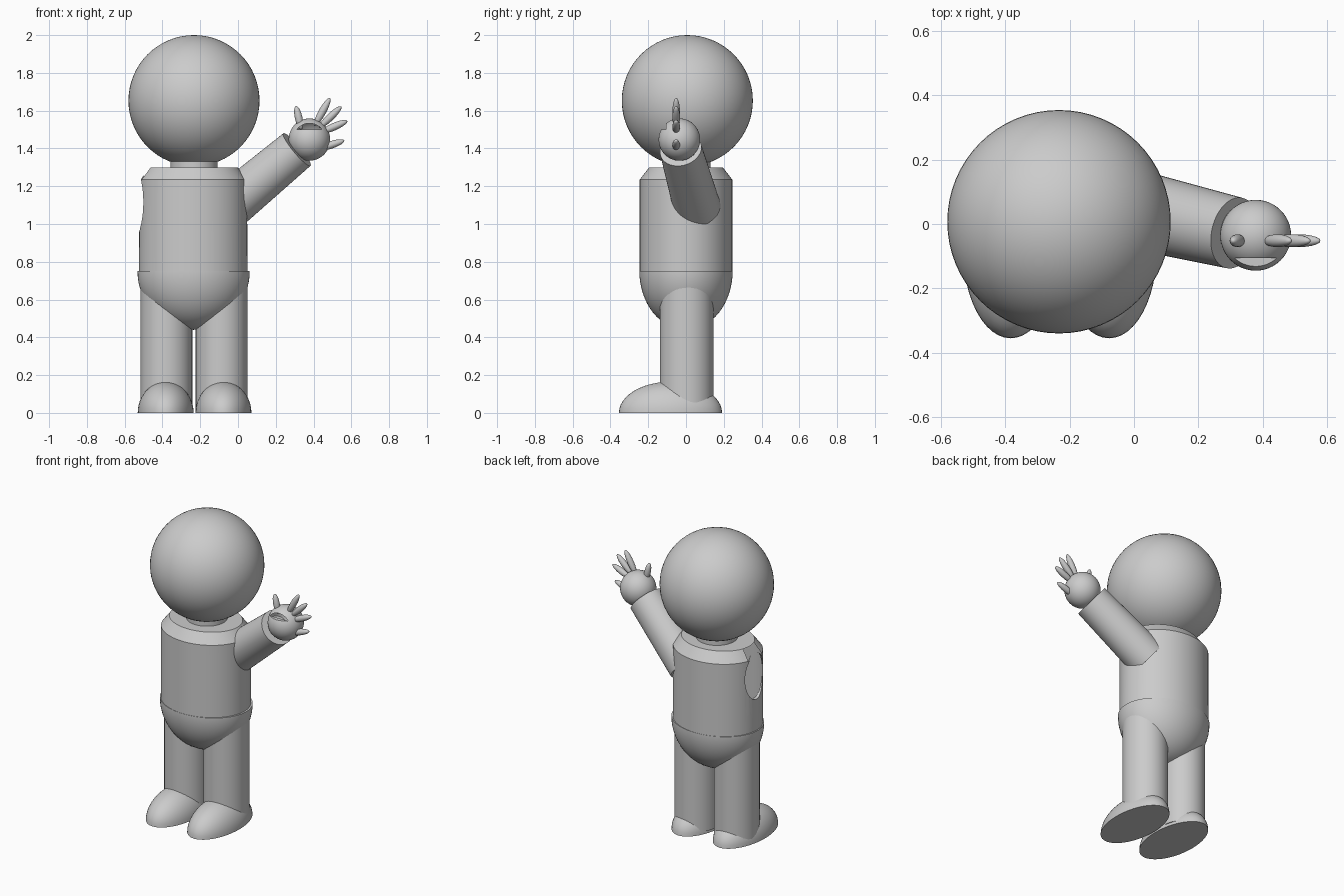
import bpy, bmesh, math
from mathutils import Vector, Matrix

if "Cube" in bpy.data.objects:
    bpy.data.objects.remove(bpy.data.objects["Cube"])

grey = bpy.data.materials.new("plain grey")
grey.use_nodes = True
grey.diffuse_color = (0.6, 0.6, 0.6, 1)
grey.node_tree.nodes["Principled BSDF"].inputs["Base Color"].default_value = (0.6, 0.6, 0.6, 1)

CX = -0.233  # middle of the body


def finish(bm, name):
    """Turn a bmesh into a named, smooth, grey object."""
    bmesh.ops.recalc_face_normals(bm, faces=bm.faces)
    mesh = bpy.data.meshes.new(name)
    bm.to_mesh(mesh)
    bm.free()
    mesh.materials.append(grey)
    obj = bpy.data.objects.new(name, mesh)
    bpy.context.collection.objects.link(obj)
    smooth(obj)
    return obj


def smooth(obj):
    bpy.ops.object.select_all(action="DESELECT")
    obj.select_set(True)
    bpy.context.view_layer.objects.active = obj
    bpy.ops.object.shade_smooth_by_angle(angle=math.radians(35))


def ellipsoid(name, centre, radii, turn=Matrix(), floor=None, roof=None, segments=48):
    """Ellipsoid, optionally cut flat below floor or above roof."""
    bm = bmesh.new()
    matrix = Matrix.Translation(centre) @ turn @ Matrix.Diagonal((*radii, 1))
    bmesh.ops.create_uvsphere(bm, u_segments=segments, v_segments=segments // 2, radius=1, matrix=matrix)
    for level, sign in ((floor, -1), (roof, 1)):
        if level is not None:
            cut = bmesh.ops.bisect_plane(bm, geom=bm.verts[:] + bm.edges[:] + bm.faces[:],
                                         plane_co=(0, 0, level), plane_no=(0, 0, sign), clear_outer=True)
            rim = [e for e in cut["geom_cut"] if isinstance(e, bmesh.types.BMEdge)]
            bmesh.ops.edgeloop_fill(bm, edges=rim)
    return finish(bm, name)


def tube(name, start, end, r1, r2, stretch=1.0):
    """Round bar between two points; stretch scales its depth."""
    start, end = Vector(start), Vector(end)
    way = end - start
    bm = bmesh.new()
    bmesh.ops.create_cone(bm, cap_ends=True, segments=48, radius1=r1, radius2=r2, depth=way.length,
                          matrix=Matrix.Translation((start + end) / 2)
                          @ way.to_track_quat("Z", "Y").to_matrix().to_4x4()
                          @ Matrix.Diagonal((1, stretch, 1, 1)))
    return finish(bm, name)


def carve(obj, cutter, is_open):
    """Subtract the cutter, then leave open the faces chosen by the rule."""
    mod = obj.modifiers.new("carve", "BOOLEAN")
    mod.object, mod.operation, mod.solver = cutter, "DIFFERENCE", "EXACT"
    bpy.context.view_layer.update()
    mesh = bpy.data.meshes.new_from_object(obj.evaluated_get(bpy.context.evaluated_depsgraph_get()))
    obj.modifiers.clear()
    bm = bmesh.new()
    bm.from_mesh(mesh)
    bmesh.ops.delete(bm, geom=[f for f in bm.faces if is_open(f)], context="FACES")
    bm.to_mesh(mesh)
    bm.free()
    obj.data = mesh
    bpy.data.objects.remove(cutter)
    smooth(obj)


# Head and neck
ellipsoid("head", (CX, 0.007, 1.653), (0.347,) * 3, segments=64)
tube("neck", (CX, 0.005, 1.27), (CX, 0.005, 1.42), 0.125, 0.125)

# Torso: oval barrel with a bevelled shoulder rim
bm = bmesh.new()
rings = []
for z, rx, ry in ((0.75, 0.287, 0.245), (1.235, 0.285, 0.245), (1.3, 0.235, 0.195)):
    rings.append([bm.verts.new((CX - 0.004 + rx * math.cos(i * math.tau / 64), ry * math.sin(i * math.tau / 64), z))
                  for i in range(64)])
for low, high in zip(rings, rings[1:]):
    for i in range(64):
        j = (i + 1) % 64
        bm.faces.new((low[i], low[j], high[j], high[i]))
bm.faces.new(rings[0])
bm.faces.new(rings[-1])
torso = finish(bm, "torso")

# Open arm socket on the right side
socket = ellipsoid("socket_cutter", (-0.51, 0, 1.113), (0.1, 0.093, 0.155))
carve(torso, socket, lambda f: ((f.calc_center_median() - Vector((-0.51, 0, 1.113))).length < 0.17
                                and f.calc_center_median().x > -0.5
                                and abs(f.calc_center_median().y) < 0.093))

# Pelvis: lower half of an ellipsoid
ellipsoid("pelvis", (CX - 0.002, 0, 0.75), (0.297, 0.247, 0.31), roof=0.752, segments=64)

# Legs and feet
for side, s in (("left", 1), ("right", -1)):
    x = CX + s * 0.146
    tube(side + "_leg", (x, 0.003, 0.02), (x, 0.003, 0.7), 0.137, 0.137, stretch=1.035)
    ellipsoid(side + "_foot", (CX + 0.003 + s * 0.153, -0.082, 0), (0.148, 0.273, 0.165), floor=0)

# Raised left arm and hand
tube("left_arm", (-0.06, 0.06, 1.083), (0.312, -0.028, 1.394), 0.125, 0.112)
hand = ellipsoid("left_hand", (0.378, -0.035, 1.447), (0.11, 0.11, 0.112))

# Notch in the palm, open at its back wall
bm = bmesh.new()
bmesh.ops.create_cube(bm, size=0.2, matrix=Matrix.Translation((0.39, -0.205, 1.6)))
carve(hand, finish(bm, "notch_cutter"),
      lambda f: abs(f.calc_center_median().y + 0.105) < 0.002 and abs(f.normal.y) > 0.99)

# Fingers fan out from the hand
fingers = {
    "thumb": ((0.335, 1.50), (0.307, 1.625)),
    "index_finger": ((0.405, 1.52), (0.487, 1.667)),
    "middle_finger": ((0.43, 1.51), (0.547, 1.622)),
    "ring_finger": ((0.44, 1.485), (0.579, 1.546)),
    "little_finger": ((0.42, 1.395), (0.563, 1.442)),
}
for name, (base, tip) in fingers.items():
    a, b = Vector((base[0], -0.052, base[1])), Vector((tip[0], -0.052, tip[1]))
    ellipsoid("left_" + name, (a + b) / 2, (0.02, 0.02, (b - a).length / 2),
              turn=(b - a).to_track_quat("Z", "Y").to_matrix().to_4x4(), segments=20)
